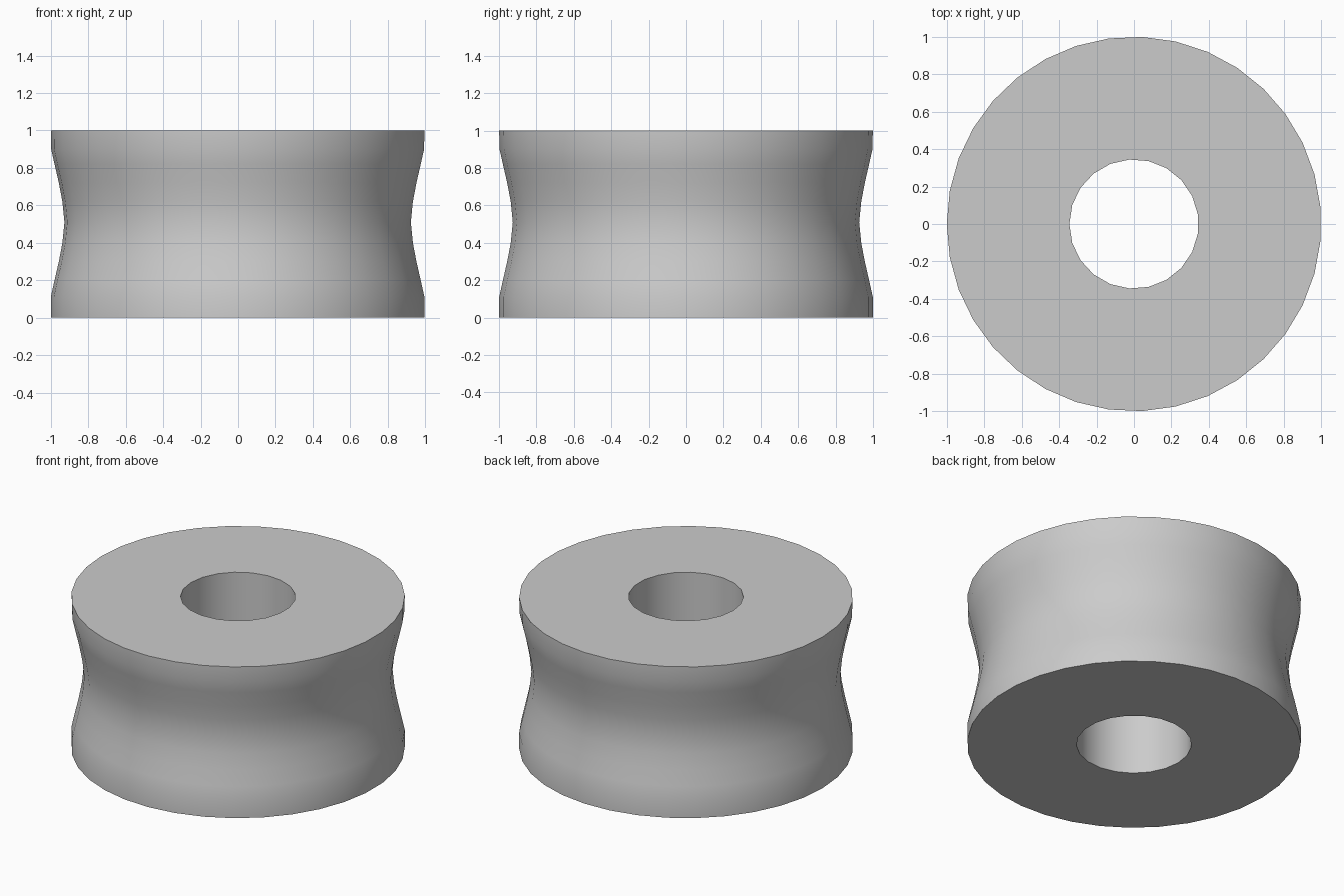
import bpy
import bmesh
from math import cos, sin, pi, radians

cube = bpy.data.objects.get("Cube")
if cube:
    bpy.data.objects.remove(cube, do_unlink=True)

# Plain grey material
GREY = (0.6, 0.6, 0.6, 1.0)
mat = bpy.data.materials.new("light_grey")
mat.use_nodes = True
mat.diffuse_color = GREY
mat.node_tree.nodes["Principled BSDF"].inputs["Base Color"].default_value = GREY


def lathe_wall(bm, profile, sides):
    """Sweep (radius, z) points round z; return bottom and top edge loops."""
    rings = []
    for r, z in profile:
        angles = [2 * pi * (i + 0.5) / sides for i in range(sides)]
        rings.append([bm.verts.new((r * cos(a), r * sin(a), z)) for a in angles])
    for low, high in zip(rings, rings[1:]):
        for i in range(sides):
            j = (i + 1) % sides
            bm.faces.new((low[i], low[j], high[j], high[i]))
    return [[bm.edges.get((ring[i - 1], ring[i])) for i in range(sides)]
            for ring in (rings[0], rings[-1])]


bm = bmesh.new()

# Waisted outer wall, mirrored about its narrowest height
outer_profile = [(1.0, 0.0), (1.0, 0.11), (0.98, 0.2), (0.957, 0.3),
                 (0.938, 0.4), (0.927, 0.51), (0.938, 0.62), (0.957, 0.72),
                 (0.98, 0.82), (0.998, 0.9), (1.0, 1.0)]
outer = lathe_wall(bm, outer_profile, 35)

# Straight central bore
bore = lathe_wall(bm, [(0.345, 0.0), (0.345, 1.0)], 21)

# Flat ring-shaped ends
for outer_loop, bore_loop in zip(outer, bore):
    bmesh.ops.triangle_fill(bm, use_beauty=True, use_dissolve=False,
                            edges=outer_loop + bore_loop, normal=(0, 0, 1))
bmesh.ops.recalc_face_normals(bm, faces=bm.faces)

mesh = bpy.data.meshes.new("grooved_roller")
bm.to_mesh(mesh)
bm.free()
mesh.materials.append(mat)
roller = bpy.data.objects.new("grooved_roller", mesh)
bpy.context.collection.objects.link(roller)

# Smooth walls with sharp rims
bpy.ops.object.select_all(action="DESELECT")
roller.select_set(True)
bpy.context.view_layer.objects.active = roller
bpy.ops.object.shade_smooth_by_angle(angle=radians(30))
